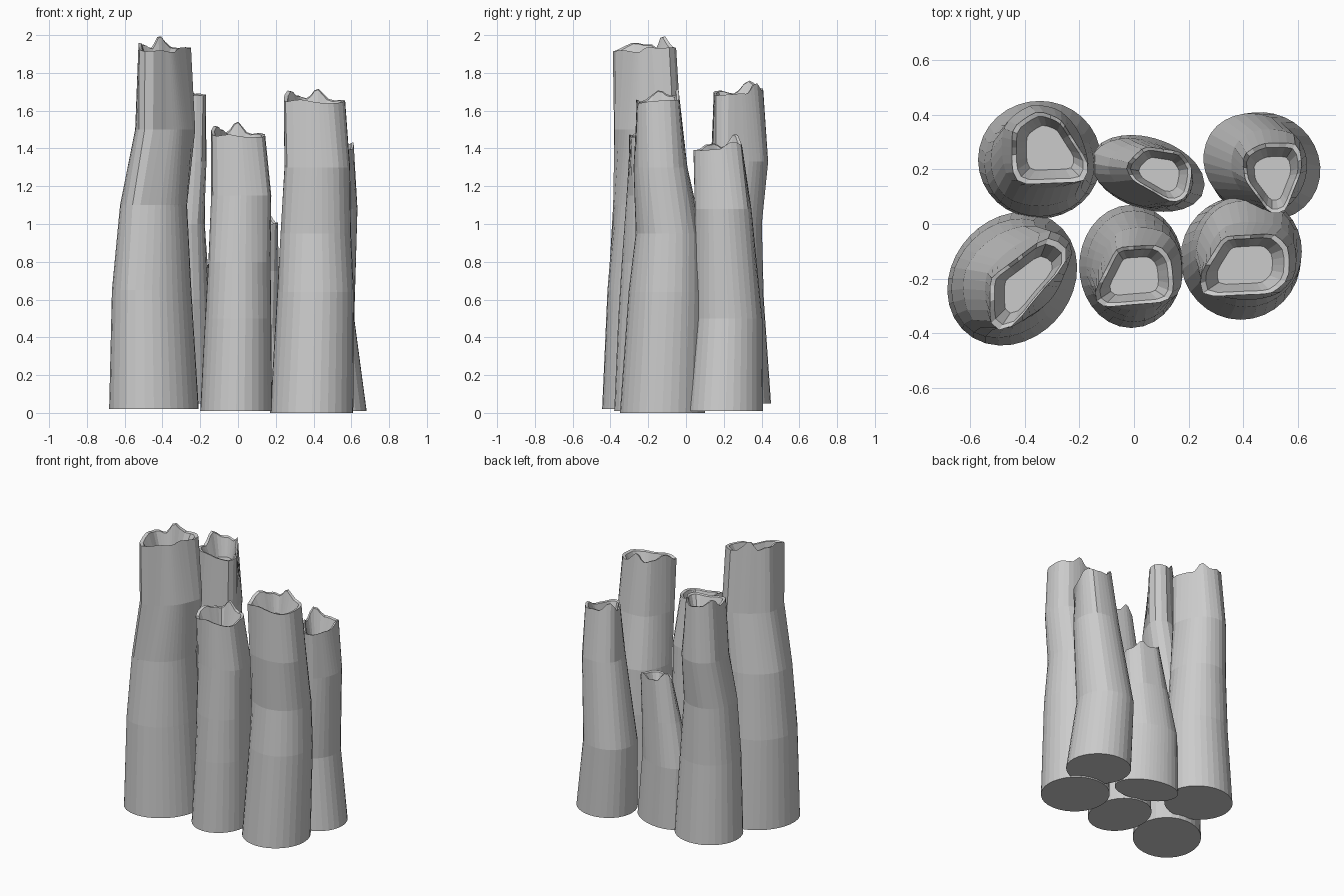
import bpy
import bmesh
from math import sin, cos, tau, radians
from mathutils import Vector

SIDES = 32

default_cube = bpy.data.objects.get("Cube")
if default_cube:
    bpy.data.objects.remove(default_cube, do_unlink=True)

grey = bpy.data.materials.new("stone_grey")
grey.use_nodes = True
grey.diffuse_color = (0.6, 0.6, 0.6, 1)
grey.node_tree.nodes["Principled BSDF"].inputs["Base Color"].default_value = (0.6, 0.6, 0.6, 1)


def ellipse_offsets(a, b, tilt):
    """Offsets of a tilted ellipse, sampled at even polar angles."""
    offsets = []
    for i in range(SIDES):
        angle = tau * i / SIDES
        local = angle - radians(tilt)
        radius = a * b / ((b * cos(local)) ** 2 + (a * sin(local)) ** 2) ** 0.5
        offsets.append(Vector((cos(angle), sin(angle))) * radius)
    return offsets


def outline_offsets(corners, centre):
    """Offsets of a softened polygon, sampled at even polar angles."""
    points = [Vector(c) - centre for c in corners]
    rays = [Vector((cos(tau * i / SIDES), sin(tau * i / SIDES))) for i in range(SIDES)]
    radii = []
    for ray in rays:
        best = 0.0
        for p, q in zip(points, points[1:] + points[:1]):
            edge = q - p
            cross = ray.cross(edge)
            if abs(cross) < 1e-9:
                continue
            distance = p.cross(edge) / cross
            along = p.cross(ray) / cross
            if distance > 0 and -1e-6 <= along <= 1 + 1e-6:
                best = max(best, distance)
        radii.append(best)
    return [ray * (radii[i - 1] + 4 * radii[i] + radii[(i + 1) % SIDES]) / 6 * 1.04
            for i, ray in enumerate(rays)]


def add_tube(name, base, rows, mouth, height, phase):
    """Bent tube that morphs from an oval foot to an irregular, jagged, hollow mouth."""
    bm = bmesh.new()
    oval = ellipse_offsets(*base)
    xs, ys = zip(*mouth)
    centre = Vector((min(xs) + max(xs), min(ys) + max(ys))) / 2
    outline = outline_offsets(mouth, centre)
    rings = []

    # Trunk
    for k, (z, x, y, scale) in enumerate(rows):
        blend = (k / len(rows)) ** 2
        ring = []
        for o, m in zip(oval, outline):
            p = (o * scale).lerp(m * 1.14, blend)
            ring.append(bm.verts.new((x + p.x, y + p.y, z)))
        rings.append(ring)

    # Rim, narrow lip and sloping cavity wall; the rim is low in front and jagged behind
    for scale, drop, jag in ((1, 0, 1), (0.88, 0.005, 1), (0.62, 0.09, 0)):
        ring = []
        for i, o in enumerate(outline):
            angle = tau * i / SIDES
            behind = 0.5 + 0.5 * cos(angle - radians(125))
            wave = 0.65 * sin(4 * angle + phase) + 0.35 * sin(7 * angle + 2 * phase)
            ring.append(bm.verts.new((centre.x + o.x * scale, centre.y + o.y * scale,
                                      height - drop + jag * behind * (0.05 + 0.04 * wave))))
        rings.append(ring)

    for low, high in zip(rings, rings[1:]):
        for i in range(SIDES):
            j = (i + 1) % SIDES
            bm.faces.new((low[i], low[j], high[j], high[i]))
    bm.faces.new(rings[0][::-1])
    bm.faces.new(rings[-1])

    mesh = bpy.data.meshes.new(name)
    bm.to_mesh(mesh)
    bm.free()
    mesh.materials.append(grey)
    tube = bpy.data.objects.new(name, mesh)
    bpy.context.collection.objects.link(tube)


# Front row
add_tube("front_right_tube", (0.26, 0.22, 50),
         [(0.02, -0.445, -0.2, 1), (0.65, -0.455, -0.2, 0.91),
          (1.1, -0.44, -0.2, 0.81), (1.5, -0.38, -0.21, 0.71)],
         [(-0.52, -0.2), (-0.52, -0.37), (-0.47, -0.4), (-0.25, -0.14), (-0.25, -0.09), (-0.32, -0.05)],
         1.91, 0.6)
add_tube("front_middle_tube", (0.19, 0.225, 0),
         [(0.01, -0.01, -0.155, 1), (0.5, 0, -0.155, 0.93),
          (0.8, 0.005, -0.16, 0.89), (1.15, 0.015, -0.165, 0.84)],
         [(-0.06, -0.09), (-0.14, -0.25), (-0.13, -0.3), (0.12, -0.28), (0.14, -0.24), (0.13, -0.13), (0.09, -0.08)],
         1.46, 1.5)
add_tube("front_left_tube", (0.22, 0.225, 0),
         [(0, 0.39, -0.125, 1), (0.64, 0.41, -0.1, 0.93),
          (0.95, 0.41, -0.09, 0.86), (1.3, 0.418, -0.135, 0.74)],
         [(0.33, -0.05), (0.25, -0.18), (0.25, -0.26), (0.5, -0.25), (0.56, -0.2), (0.56, -0.09), (0.51, -0.04)],
         1.64, 2.2)

# Back row
add_tube("back_right_tube", (0.225, 0.215, 0),
         [(0.05, -0.345, 0.235, 1), (0.6, -0.345, 0.22, 0.91),
          (1, -0.345, 0.235, 0.82), (1.33, -0.32, 0.285, 0.74)],
         [(-0.44, 0.35), (-0.44, 0.2), (-0.42, 0.15), (-0.18, 0.16), (-0.17, 0.22), (-0.27, 0.38), (-0.35, 0.41)],
         1.68, 3.4)
add_tube("back_middle_tube", (0.215, 0.13, -18),
         [(0.02, 0.05, 0.185, 1), (0.45, 0.03, 0.185, 0.93), (0.75, 0.06, 0.18, 0.83)],
         [(-0.03, 0.21), (0, 0.16), (0.14, 0.08), (0.19, 0.1), (0.21, 0.2), (0.17, 0.26), (0.04, 0.28)],
         1, 4.1)
add_tube("back_left_tube", (0.21, 0.195, -30),
         [(0.01, 0.475, 0.21, 1), (0.5, 0.435, 0.225, 0.92), (1.08, 0.495, 0.195, 0.77)],
         [(0.4, 0.25), (0.41, 0.16), (0.5, 0.04), (0.55, 0.05), (0.61, 0.2), (0.6, 0.29), (0.47, 0.29)],
         1.39, 5.2)
